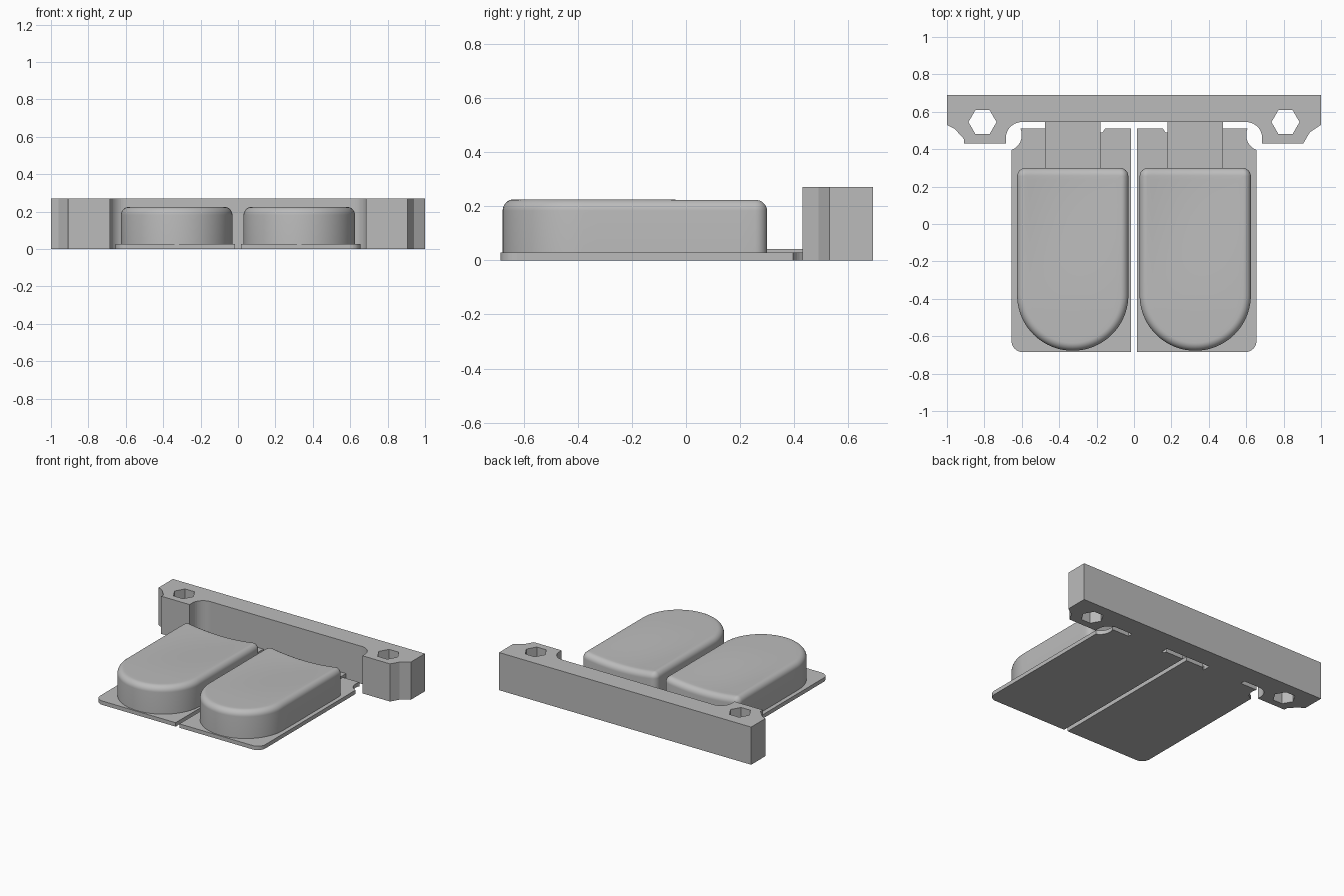
import bpy, bmesh
from math import sin, cos, pi, radians, sqrt

if "Cube" in bpy.data.objects:
    bpy.data.objects.remove(bpy.data.objects["Cube"], do_unlink=True)

grey = bpy.data.materials.new("plain_grey")
grey.use_nodes = True
grey.diffuse_color = (0.5, 0.5, 0.5, 1)
grey.node_tree.nodes["Principled BSDF"].inputs["Base Color"].default_value = (0.5, 0.5, 0.5, 1)


def arc(cx, cy, r, a0, a1, n=10):
    """Points along a circular arc, angles in degrees."""
    angles = [radians(a0 + (a1 - a0) * i / n) for i in range(n + 1)]
    return [(cx + r * cos(a), cy + r * sin(a)) for a in angles]


def mirrored(points):
    return [(-x, y) for x, y in reversed(points)]


def add_object(name, bm):
    bmesh.ops.remove_doubles(bm, verts=bm.verts, dist=0.0002)
    bmesh.ops.recalc_face_normals(bm, faces=bm.faces)
    mesh = bpy.data.meshes.new(name)
    bm.to_mesh(mesh)
    bm.free()
    mesh.materials.append(grey)
    obj = bpy.data.objects.new(name, mesh)
    bpy.context.collection.objects.link(obj)
    return obj


def slab(name, loops, z0, z1):
    """Flat-sided solid from an outline, with further loops as holes."""
    curve = bpy.data.curves.new(name + "_outline", 'CURVE')
    curve.dimensions = '2D'
    curve.fill_mode = 'BOTH'
    curve.extrude = (z1 - z0) / 2
    for loop in loops:
        spline = curve.splines.new('POLY')
        spline.points.add(len(loop) - 1)
        for point, (x, y) in zip(spline.points, loop):
            point.co = (x, y, 0, 1)
        spline.use_cyclic_u = True
    helper = bpy.data.objects.new(name + "_outline", curve)
    mesh = bpy.data.meshes.new_from_object(helper)
    bm = bmesh.new()
    bm.from_mesh(mesh)
    bpy.data.objects.remove(helper)
    bpy.data.curves.remove(curve)
    bpy.data.meshes.remove(mesh)
    bmesh.ops.translate(bm, verts=bm.verts, vec=(0, 0, (z0 + z1) / 2))
    for face in bm.faces:
        face.smooth = False
    return add_object(name, bm)


# Mounting bar with fillets, clipped ears and hexagonal bolt holes
fillet = arc(0.6, 0.46, 0.085, 90, 0)
right_end = mirrored(fillet + [(0.685, 0.43), (0.91, 0.43), (0.91, 0.455),
                               (0.96, 0.51), (1, 0.53), (1, 0.69)])
left_end = fillet + [(0.685, 0.43), (0.905, 0.43), (0.94, 0.49), (1, 0.53), (1, 0.69)]
holes = [arc(side * 0.81, 0.545, 0.075, 0, 300, 5) for side in (-1, 1)]
slab("mounting_bar", [right_end + left_end] + holes, 0, 0.27)

# Base plates with a rounded outer corner and clearance around the bar fillet
plate = ([(0.015, -0.685)] + arc(0.595, -0.625, 0.06, -90, 0)
         + arc(0.685, 0.475, 0.085, 249, 156)
         + [(0.18, 0.51), (0.18, 0.49), (0.168, 0.49), (0.155, 0.51), (0.015, 0.51)])
# Flexing tabs joining the plates to the bar
tab = [(0.18, 0.28), (0.475, 0.28), (0.475, 0.55), (0.18, 0.55)]
for side, flip in (("left", list), ("right", mirrored)):
    slab(side + "_base_plate", [flip(plate)], 0, 0.028)
    slab(side + "_hinge_tab", [flip(tab)], 0, 0.042)


# Key caps: round front, filleted rim, top dished towards the back
HALF, FRONT, BACK, TOP, RIM = 0.2975, -0.38, 0.30, 0.225, 0.042


def cap_outline(inset):
    w = HALF - inset
    corner = max(0.045 - inset, 0.001)
    back = BACK - inset
    pts = arc(0, FRONT, w, 180, 360, 40)
    pts += [(w, FRONT + (back - corner - FRONT) * i / 12) for i in range(1, 12)]
    pts += arc(w - corner, back - corner, corner, 0, 90, 6)
    pts += [((w - corner) * (1 - i / 8), back) for i in range(1, 16)]
    pts += arc(corner - w, back - corner, corner, 90, 180, 6)
    pts += [(-w, back - corner - (back - corner - FRONT) * i / 12) for i in range(1, 12)]
    return pts


def dish(x, y):
    along = min(max((y + 0.45) / 0.7, 0), 1)
    across = max(1 - (x / 0.27) ** 2, 0)
    return 0.022 * along * along * (3 - 2 * along) * across


def key_cap(name, cx):
    rings = [[(x, y, 0.02) for x, y in cap_outline(0)]]
    for i in range(9):
        a = i / 8 * pi / 2
        inset = RIM * (1 - cos(a))
        z = TOP - RIM * (1 - sin(a))
        rings.append([(x, y, z - dish(x, y)) for x, y in cap_outline(inset)])
    rim = cap_outline(RIM)
    for i in range(1, 11):
        t = 1 - i / 10
        ring = []
        for x, y in rim:
            spine = min(max(y, FRONT), 0.05)
            px, py = x * t, spine + (y - spine) * t
            ring.append((px, py, TOP - dish(px, py)))
        rings.append(ring)
    bm = bmesh.new()
    rows = [[bm.verts.new((x + cx, y, z)) for x, y, z in ring] for ring in rings]
    count = len(rows[0])
    for low, high in zip(rows, rows[1:]):
        for i in range(count):
            j = (i + 1) % count
            bm.faces.new((low[i], low[j], high[j], high[i]))
    bm.faces.new(list(reversed(rows[0])))
    obj = add_object(name, bm)
    bpy.ops.object.select_all(action='DESELECT')
    obj.select_set(True)
    bpy.context.view_layer.objects.active = obj
    bpy.ops.object.shade_smooth_by_angle(angle=radians(40))


key_cap("left_key_cap", 0.3275)
key_cap("right_key_cap", -0.3275)
